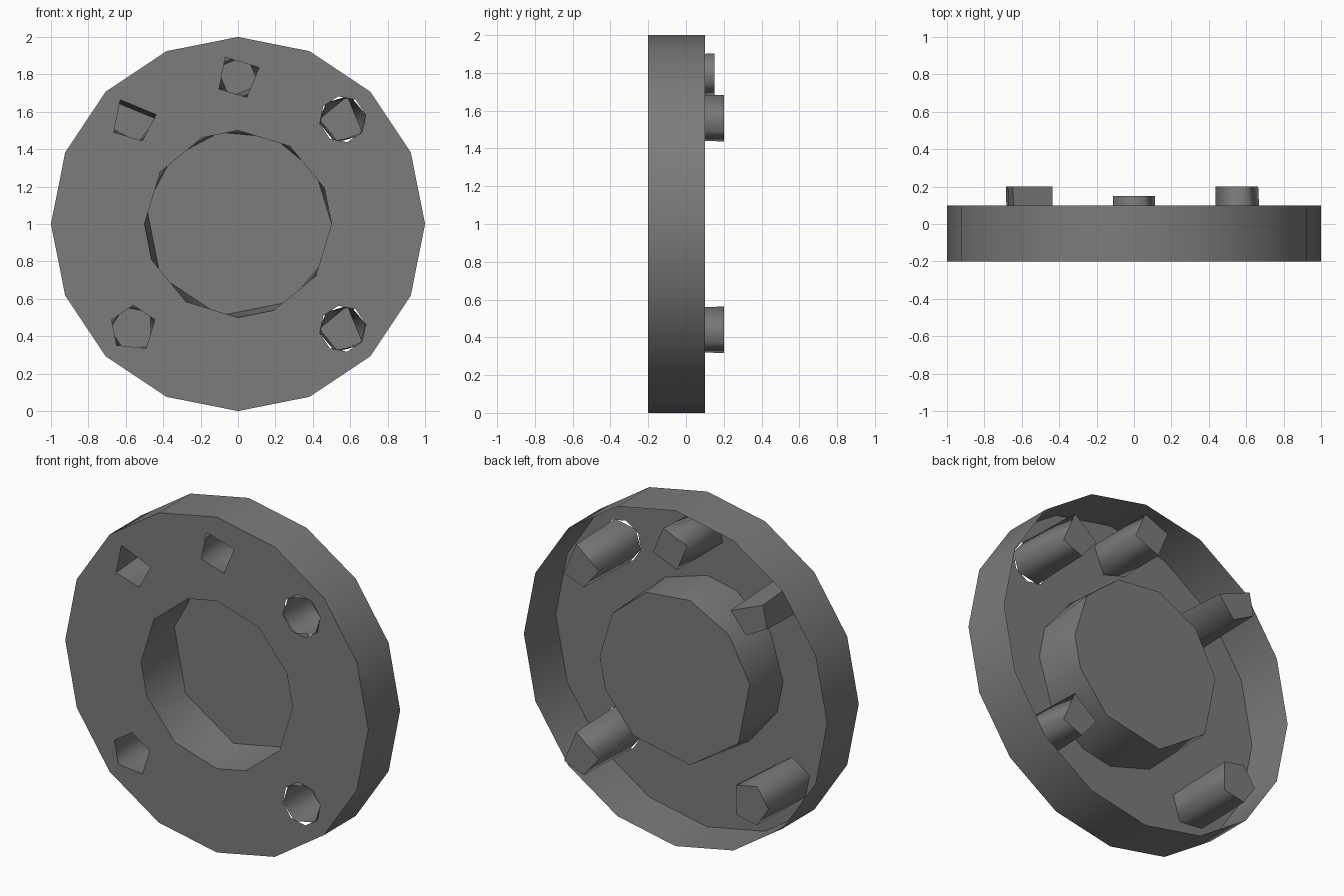
import bpy, bmesh
from math import sin, cos, pi, radians

if "Cube" in bpy.data.objects:
    bpy.data.objects.remove(bpy.data.objects["Cube"])

FRONT, BACK = -0.2, 0.1
grey = bpy.data.materials.new("dark_grey")
grey.diffuse_color = (0.2, 0.2, 0.2, 1)
grey.use_nodes = True
grey.node_tree.nodes["Principled BSDF"].inputs["Base Color"].default_value = grey.diffuse_color


def ring(bm, cx, cz, r, y, steps):
    """Vertices on a circle, at the given steps of a 32-step turn."""
    return [bm.verts.new((cx + r * cos(s * pi / 16), y, cz + r * sin(s * pi / 16)))
            for s in steps]


def loop_edges(bm, vs):
    return [bm.edges.new((vs[i - 1], vs[i])) for i in range(len(vs))]


def bridge(bm, a, sa, b, sb):
    """Wall between two rings with different side counts, zipped by angle."""
    na, nb, i, j = len(a), len(b), 0, 0
    step = lambda s, k: s[k % len(s)] + 32 * (k // len(s))
    while i < na or j < nb:
        if j >= nb or (i < na and step(sa, i + 1) <= step(sb, j + 1)):
            bm.faces.new((a[i % na], a[(i + 1) % na], b[j % nb]))
            i += 1
        else:
            bm.faces.new((a[i % na], b[(j + 1) % nb], b[j % nb]))
            j += 1


def finish(bm, name, angle):
    me = bpy.data.meshes.new(name)
    bm.to_mesh(me)
    bm.free()
    me.materials.append(grey)
    ob = bpy.data.objects.new(name, me)
    bpy.context.collection.objects.link(ob)
    bpy.ops.object.select_all(action='DESELECT')
    ob.select_set(True)
    bpy.context.view_layer.objects.active = ob
    bpy.ops.object.shade_smooth_by_angle(angle=radians(angle))


# name, x, z, radius, floor y, hole in plate, mouth of pocket, floor of pocket
D = 0.56
mid_hole = [0, 2, 5, 8, 10, 13, 16, 18, 21, 24, 26, 29]
octagon, hexagon = list(range(1, 32, 4)), [1, 6, 12, 17, 22, 28]
tl, top, bl = [1, 11, 19, 26], [2, 11, 19, 26], [2, 8, 14, 20, 27]
right_floor = [7, 16, 23, 29]
pockets = [
    ("center_pocket", 0, 1, 0.5, BACK, mid_hole, mid_hole,
     [0, 3, 6, 9, 12, 15, 19, 23, 27, 30]),
    ("top_pocket", 0, 1.79, 0.122, 0.15, top, top, [6, 14, 22, 30]),
    ("upper_left_pocket", -D, 1 + D, 0.125, 0.2, tl, tl, [0, 12, 18, 25]),
    ("lower_left_pocket", -D, 1 - D, 0.125, 0.2, bl, bl, [4, 10, 16, 22, 28]),
    ("upper_right_pocket", D, 1 + D, 0.125, 0.2, octagon, hexagon, right_floor),
    ("lower_right_pocket", D, 1 - D, 0.125, 0.2, octagon, hexagon, right_floor),
]

# Front plate with holes, plus the outer rim; open at the back
bm = bmesh.new()
outer = ring(bm, 0, 1, 1, FRONT, range(0, 32, 2))
rear = ring(bm, 0, 1, 1, BACK, range(0, 32, 2))
edges = loop_edges(bm, outer)
for _, x, z, r, _, hole, _, _ in pockets:
    edges += loop_edges(bm, ring(bm, x, z, r, FRONT, hole))
bmesh.ops.triangle_fill(bm, edges=edges, use_beauty=True, normal=(0, -1, 0))
for i in range(16):
    bm.faces.new((outer[i - 1], rear[i - 1], rear[i], outer[i]))
bmesh.ops.recalc_face_normals(bm, faces=bm.faces)
if sum(f.normal.y for f in bm.faces) > 0:
    bmesh.ops.reverse_faces(bm, faces=bm.faces)
finish(bm, "plate_and_rim", 40)

# Closed pockets reaching back from each hole
for name, x, z, r, depth, _, mouth, floor in pockets:
    bm = bmesh.new()
    a = ring(bm, x, z, r, FRONT, mouth)
    b = ring(bm, x, z, r, depth, floor)
    bridge(bm, a, mouth, b, floor)
    bm.faces.new(b)
    bmesh.ops.recalc_face_normals(bm, faces=bm.faces)
    finish(bm, name, 70)
